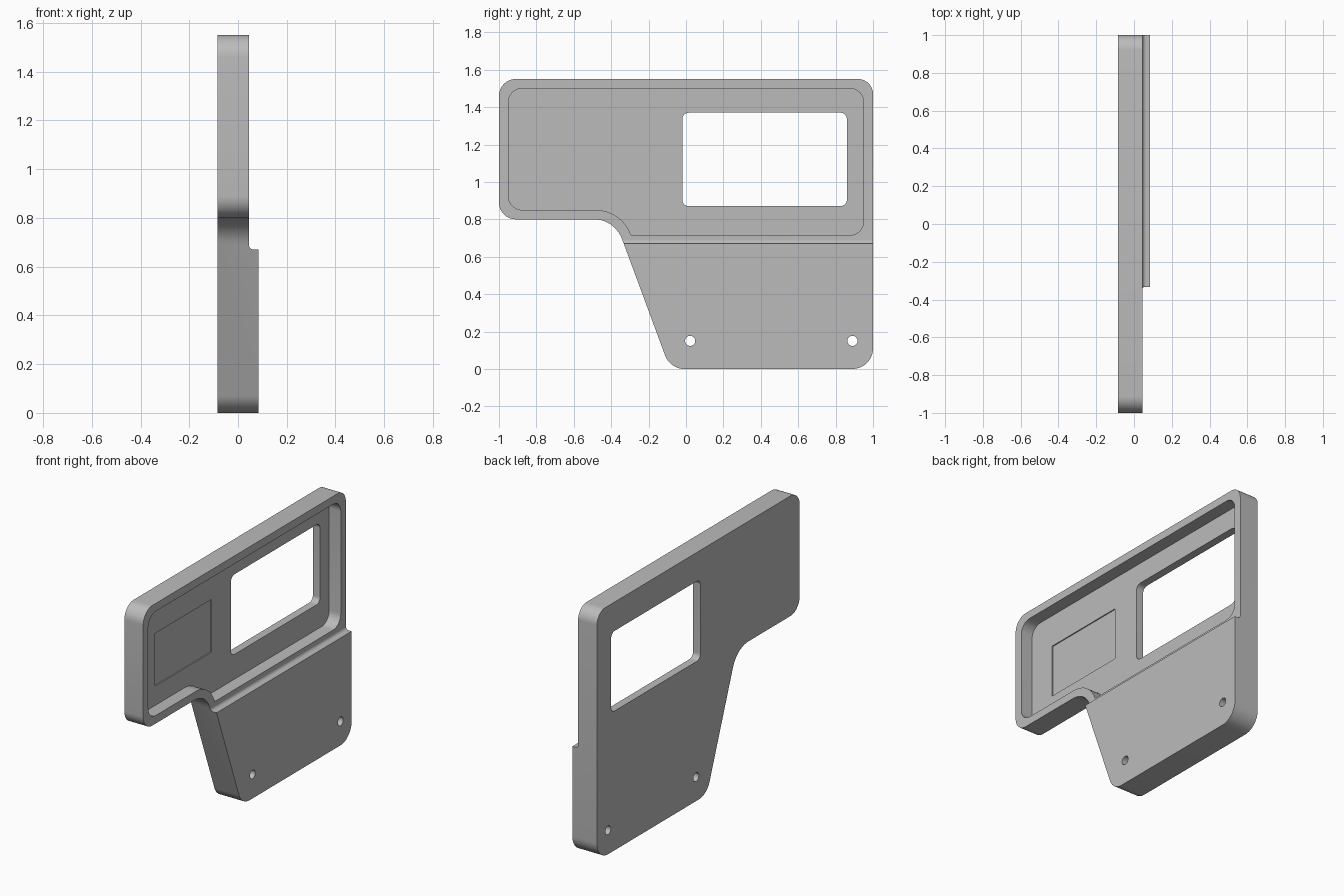
import bpy
import bmesh
import math
from mathutils import Vector

if "Cube" in bpy.data.objects:
    bpy.data.objects.remove(bpy.data.objects["Cube"], do_unlink=True)

grey = bpy.data.materials.new("plain grey")
grey.use_nodes = True
colour = (0.5, 0.5, 0.5, 1)
grey.diffuse_color = colour
grey.node_tree.nodes["Principled BSDF"].inputs["Base Color"].default_value = colour


def rounded(corners, steps=10):
    """Turn (a, b, radius) corners into a closed path with round corners."""
    path = []
    for i, (a, b, r) in enumerate(corners):
        p = Vector((a, b))
        if r == 0:
            path.append(p)
            continue
        u = (Vector(corners[i - 1][:2]) - p).normalized()
        v = (Vector(corners[(i + 1) % len(corners)][:2]) - p).normalized()
        half = u.angle(v) / 2
        centre = p + (u + v).normalized() * r / math.sin(half)
        reach = r / math.tan(half)
        start, end = p + u * reach - centre, p + v * reach - centre
        a0 = math.atan2(start.y, start.x)
        turn = math.atan2(end.y, end.x) - a0
        turn = (turn + math.pi) % math.tau - math.pi
        for k in range(steps + 1):
            t = a0 + turn * k / steps
            path.append(centre + Vector((math.cos(t), math.sin(t))) * r)
    return path


def box_path(y0, y1, z0, z1, r):
    return rounded([(y0, z0, r), (y1, z0, r), (y1, z1, r), (y0, z1, r)])


def prism(name, path, lo, hi, along_y=False):
    """Extrude a closed path along x, or along y."""
    bm = bmesh.new()
    place = (lambda p, d: (p.x, d, p.y)) if along_y else (lambda p, d: (d, p.x, p.y))
    face = bm.faces.new([bm.verts.new(place(p, lo)) for p in path])
    shift = Vector(place(Vector((0, 0)), hi - lo))
    made = bmesh.ops.extrude_face_region(bm, geom=[face], use_keep_orig=True)["geom"]
    bmesh.ops.translate(bm, vec=shift, verts=[g for g in made if isinstance(g, bmesh.types.BMVert)])
    bmesh.ops.recalc_face_normals(bm, faces=bm.faces)
    mesh = bpy.data.meshes.new(name)
    bm.to_mesh(mesh)
    bm.free()
    mesh.materials.append(grey)
    obj = bpy.data.objects.new(name, mesh)
    bpy.context.collection.objects.link(obj)
    return obj


BACK, RIM, FRONT, FLOOR = -0.085, 0.045, 0.085, -0.035

# Full door outline at its greatest thickness
door = prism("door_panel", rounded([
    (-1, 0.8, 0.09), (-1, 1.55, 0.09), (1, 1.55, 0.08), (1, 0, 0.11),
    (-0.085, 0, 0.11), (-0.381, 0.8, 0.16)]), BACK, FRONT)

cutters = [
    # Thinner upper half, with a small cove above the lower panel
    prism("step_cutter", rounded([
        (0.3, 0.67, 0), (RIM, 0.67, 0.02), (RIM, 1.8, 0), (0.3, 1.8, 0)]),
        -1.2, 1.2, along_y=True),
    # Deep recess inside the rim
    prism("recess_cutter", rounded([
        (-0.95, 0.85, 0.075), (-0.95, 1.5, 0.075), (0.95, 1.5, 0.075),
        (0.95, 0.715, 0.075), (-0.294, 0.715, 0), (-0.345, 0.85, 0.2)]), FLOOR, 0.3),
    # Shallow rectangle sunk in the recess floor
    prism("inset_cutter", box_path(-0.77, -0.21, 0.97, 1.3, 0), FLOOR - 0.007, 0.02),
    # Window opening
    prism("window_cutter", box_path(-0.02, 0.86, 0.87, 1.37, 0.035), -0.3, 0.3),
]
# Two bolt holes
for y in (0.022, 0.89):
    r = 0.027
    cutters.append(prism("hole_cutter", box_path(y - r, y + r, 0.15 - r, 0.15 + r, r * 0.999), -0.3, 0.3))

for cutter in cutters:
    cutter.hide_render = True
    mod = door.modifiers.new(cutter.name, "BOOLEAN")
    mod.operation = "DIFFERENCE"
    mod.solver = "EXACT"
    mod.object = cutter

# Bake the cuts and drop the cutters
graph = bpy.context.evaluated_depsgraph_get()
door.data = bpy.data.meshes.new_from_object(door.evaluated_get(graph))
door.modifiers.clear()
for cutter in cutters:
    bpy.data.objects.remove(cutter, do_unlink=True)

bpy.ops.object.select_all(action="DESELECT")
door.select_set(True)
bpy.context.view_layer.objects.active = door
bpy.ops.object.shade_smooth_by_angle(angle=math.radians(30))
